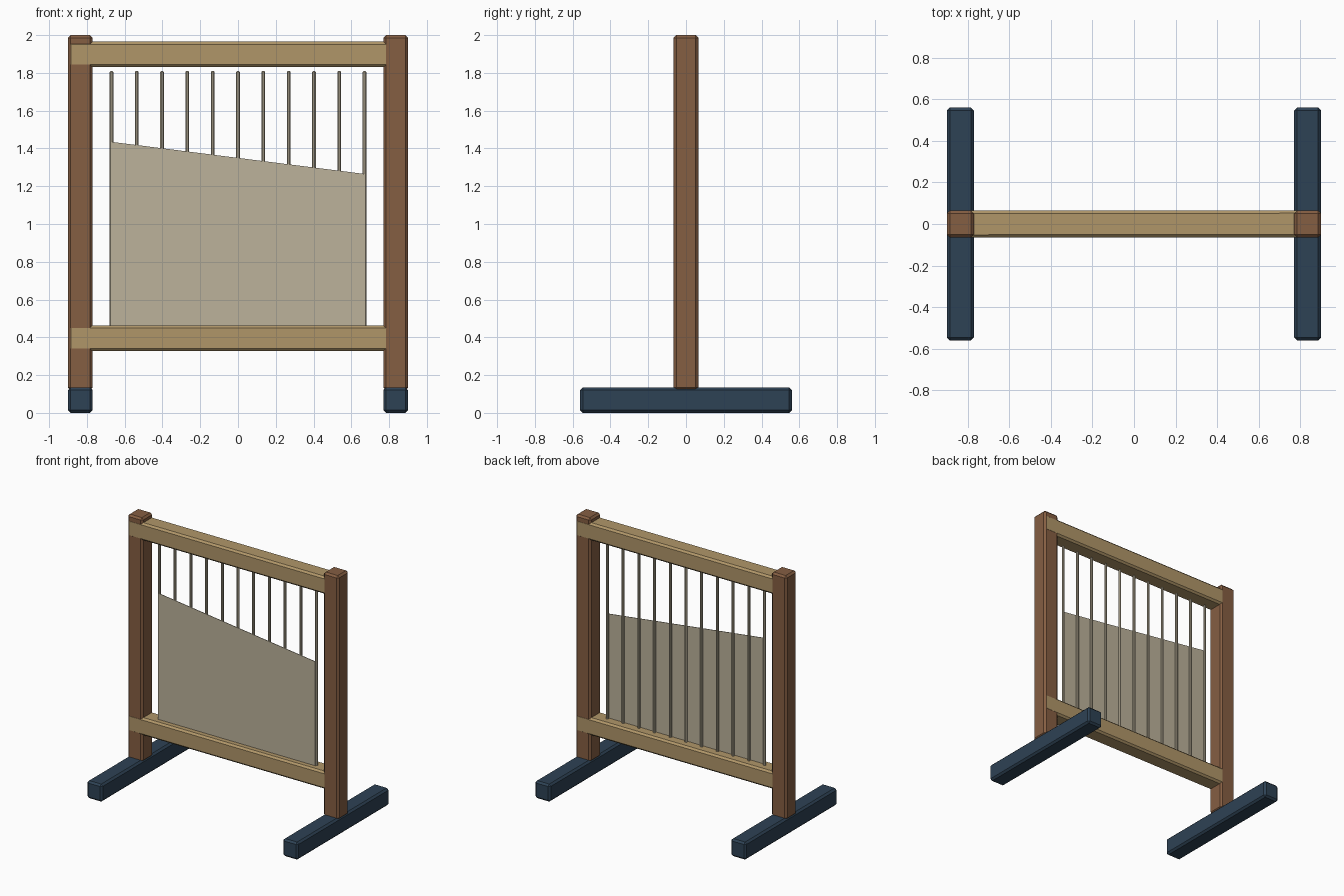
import bpy, bmesh, math
from mathutils import Matrix

if "Cube" in bpy.data.objects:
    bpy.data.objects.remove(bpy.data.objects["Cube"])


def material(name, rgb):
    m = bpy.data.materials.new(name)
    m.diffuse_color = (*rgb, 1)
    m.use_nodes = True
    m.node_tree.nodes["Principled BSDF"].inputs["Base Color"].default_value = m.diffuse_color
    return m


brown = material("brown wood", (0.235, 0.112, 0.055))
tan = material("tan wood", (0.434, 0.305, 0.141))
navy = material("navy paint", (0.027, 0.054, 0.089))
linen = material("linen", (0.503, 0.445, 0.328))


def finish(bm, name, mat, location=(0, 0, 0)):
    me = bpy.data.meshes.new(name)
    bm.to_mesh(me)
    bm.free()
    me.materials.append(mat)
    ob = bpy.data.objects.new(name, me)
    ob.location = location
    bpy.context.collection.objects.link(ob)
    return ob


def chamfer(ob, width, angle=30):
    mod = ob.modifiers.new("chamfer", 'BEVEL')
    mod.width = width
    mod.segments = 1
    mod.limit_method = 'ANGLE'
    mod.angle_limit = math.radians(angle)


def beam(name, mat, size, location):
    bm = bmesh.new()
    bmesh.ops.create_cube(bm, size=1, matrix=Matrix.Diagonal((*size, 1)))
    ob = finish(bm, name, mat, location)
    chamfer(ob, 0.014)
    return ob


# Feet and uprights
for side, label in ((-1, "left"), (1, "right")):
    beam(label + "_foot", navy, (0.13, 1.12, 0.135), (side * 0.835, 0, 0.0675))
    beam(label + "_post", brown, (0.13, 0.13, 1.88), (side * 0.835, 0, 1.06))

# Cross rails, turned by a hair so their faces do not share a plane with the posts
for label, z in (("lower", 0.395), ("upper", 1.8975)):
    rail = beam(label + "_rail", tan, (1.798, 0.13, 0.135), (0, 0, z))
    rail.rotation_euler.z = 0.001

# Row of warp pegs
for i in range(11):
    bm = bmesh.new()
    bmesh.ops.create_cone(bm, cap_ends=True, segments=8, radius1=0.0105,
                          radius2=0.0105, depth=1.36,
                          matrix=Matrix.Rotation(math.pi / 8, 4, 'Z'))
    peg = finish(bm, f"warp_peg_{i + 1}", linen, (-0.67 + 0.134 * i, 0, 1.13))
    chamfer(peg, 0.005, 60)

# Woven panel with a sloping top edge, in front of the pegs
bm = bmesh.new()
outline = [(-0.67, 0.45), (0.67, 0.45), (0.67, 1.265), (-0.67, 1.435)]
face = bm.faces.new([bm.verts.new((x, -0.016, z)) for x, z in outline])
ext = bmesh.ops.extrude_face_region(bm, geom=[face])
for v in ext["geom"]:
    if isinstance(v, bmesh.types.BMVert):
        v.co.y += 0.004
bmesh.ops.recalc_face_normals(bm, faces=bm.faces[:])
finish(bm, "woven_panel", linen)
